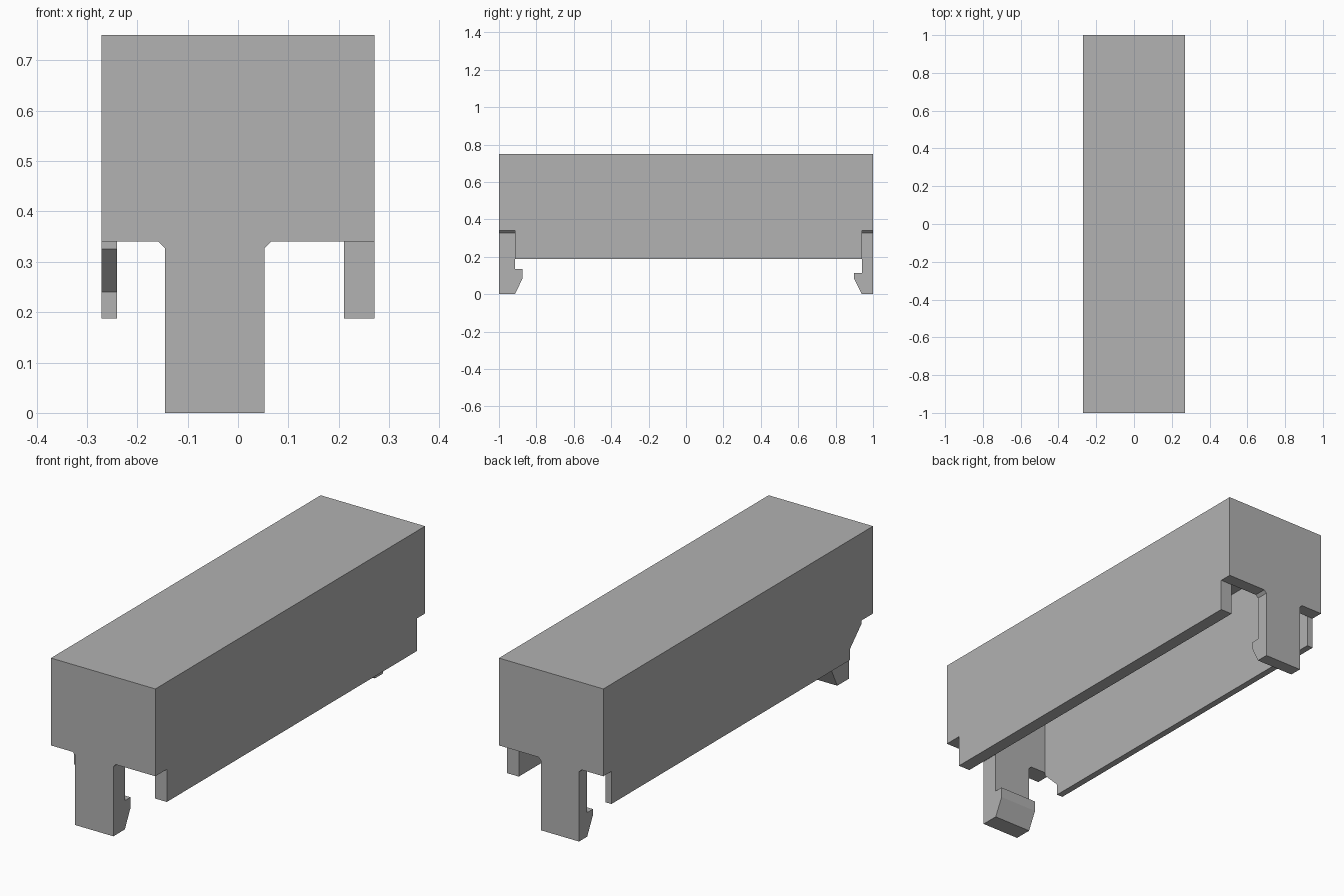
import bpy
import bmesh
from mathutils import Vector

old = bpy.data.objects.get("Cube")
if old:
    bpy.data.objects.remove(old, do_unlink=True)

grey = bpy.data.materials.new("plain grey")
grey.use_nodes = True
grey.diffuse_color = (0.445, 0.445, 0.445, 1)
grey.node_tree.nodes["Principled BSDF"].inputs["Base Color"].default_value = grey.diffuse_color

HALF, TOP, SKIRT, NOTCH = 0.271, 0.75, 0.187, 0.34
FRONT_IN, BACK_IN = -0.915, 0.94      # inner faces of the end walls


def prism(name, outline, axis, start, end):
    """Extrude a closed outline along x or y; outline pairs are (other axis, z)."""
    bm = bmesh.new()
    corners = [(start, a, z) if axis == "x" else (a, start, z) for a, z in outline]
    face = bm.faces.new([bm.verts.new(c) for c in corners])
    moved = bmesh.ops.extrude_face_region(bm, geom=[face])["geom"]
    step = Vector((end - start, 0, 0) if axis == "x" else (0, end - start, 0))
    bmesh.ops.translate(bm, vec=step, verts=[g for g in moved if isinstance(g, bmesh.types.BMVert)])
    bmesh.ops.recalc_face_normals(bm, faces=bm.faces)
    mesh = bpy.data.meshes.new(name)
    bm.to_mesh(mesh)
    bm.free()
    mesh.materials.append(grey)
    obj = bpy.data.objects.new(name, mesh)
    bpy.context.collection.objects.link(obj)
    return obj


def rect(a0, a1, z0, z1):
    return [(a0, z0), (a1, z0), (a1, z1), (a0, z1)]


def cut(target, cutter):
    mod = target.modifiers.new(cutter.name, "BOOLEAN")
    mod.operation, mod.solver, mod.object = "DIFFERENCE", "EXACT", cutter
    bpy.context.view_layer.objects.active = target
    bpy.ops.object.modifier_apply(modifier=mod.name)
    bpy.data.objects.remove(cutter, do_unlink=True)


# Hollow housing, notched at both ends, open underneath
housing = prism("housing", rect(-1, 1, SKIRT, TOP), "x", -HALF, HALF)
cut(housing, prism("cavity", rect(FRONT_IN, BACK_IN, 0, 0.69), "x", -0.24, 0.21))
cut(housing, prism("front_notch", rect(-1.1, FRONT_IN, 0, NOTCH), "x", -0.4, 0.4))
cut(housing, prism("back_notch", rect(BACK_IN, 1.1, 0, NOTCH), "x", -0.4, 0.4))

# Sloped front end of the thin side wall
slope = [(-1.1, 0.325), (FRONT_IN, 0.325), (-0.83, 0.24), (-0.83, 0.1), (-1.1, 0.1)]
cut(housing, prism("wall_slope", slope, "x", -0.4, -0.225))

# Clip legs with flared roots, and their inward hooks
X0, X1, FLARE = -0.145, 0.053, 0.013
leg = [(X0, 0), (X1, 0), (X1, NOTCH - FLARE), (X1 + FLARE, NOTCH),
       (X0 - FLARE, NOTCH), (X0, NOTCH - FLARE)]
for side, outer, inner, tip, low, high in (("front", -1, FRONT_IN, -0.873, 0.085, 0.135),
                                           ("back", 1, BACK_IN, 0.897, 0.085, 0.113)):
    prism(side + "_leg", leg, "y", outer, inner)
    prism(side + "_hook", [(inner, 0), (tip, low), (tip, high), (inner, high)], "x", X0, X1)
